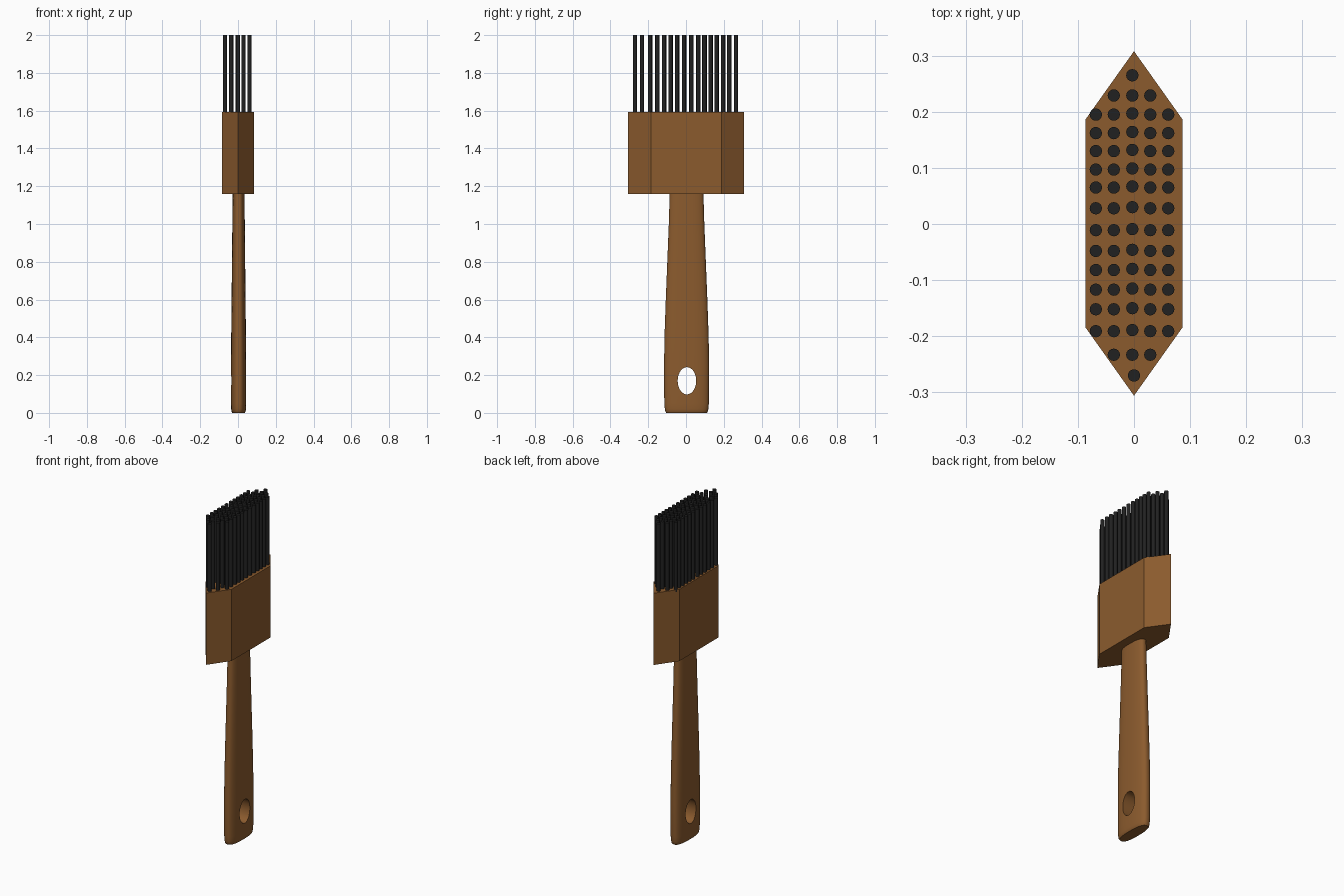
import bpy, bmesh, math

if "Cube" in bpy.data.objects:
    bpy.data.objects.remove(bpy.data.objects["Cube"])


def material(name, color):
    m = bpy.data.materials.new(name)
    m.diffuse_color = color
    m.use_nodes = True
    m.node_tree.nodes["Principled BSDF"].inputs["Base Color"].default_value = m.diffuse_color
    return m


wood = material("wood", (0.26, 0.105, 0.027, 1))
black = material("black_bristle", (0.015, 0.015, 0.015, 1))


def make_object(name, bm, mat=None):
    bmesh.ops.recalc_face_normals(bm, faces=bm.faces[:])
    mesh = bpy.data.meshes.new(name)
    bm.to_mesh(mesh)
    bm.free()
    obj = bpy.data.objects.new(name, mesh)
    bpy.context.collection.objects.link(obj)
    if mat:
        mesh.materials.append(mat)
    return obj


def loft(bm, rings):
    """Skin a list of equal-length point rings and cap both ends."""
    loops = [[bm.verts.new(p) for p in ring] for ring in rings]
    n = len(loops[0])
    for a, b in zip(loops, loops[1:]):
        for i in range(n):
            j = (i + 1) % n
            bm.faces.new((a[i], a[j], b[j], b[i]))
    bm.faces.new(loops[0][::-1])
    bm.faces.new(loops[-1])


def oval(cx, cy, rx, ry, z, power=2.0, n=48):
    """Superellipse ring in the horizontal plane."""
    ring = []
    for i in range(n):
        t = 2 * math.pi * i / n
        c, s = math.cos(t), math.sin(t)
        ring.append((cx + rx * math.copysign(abs(c) ** (2 / power), c),
                     cy + ry * math.copysign(abs(s) ** (2 / power), s), z))
    return ring


def smooth(obj, degrees):
    bpy.ops.object.select_all(action='DESELECT')
    obj.select_set(True)
    bpy.context.view_layer.objects.active = obj
    bpy.ops.object.shade_smooth_by_angle(angle=math.radians(degrees))


# Head: hexagonal block with pointed ends
outline = [(0, -0.306), (0.086, -0.185), (0.086, 0.187),
           (0, 0.308), (-0.086, 0.187), (-0.086, -0.185)]
bm = bmesh.new()
loft(bm, [[(x, y, z) for x, y in outline] for z in (1.16, 1.593)])
make_object("head", bm, wood)

# Handle: tapering flattened grip; each entry is z, half thickness, half width
profile = [(0, 0.033, 0.107), (0.006, 0.037, 0.112), (0.02, 0.039, 0.115),
           (0.05, 0.040, 0.118), (0.25, 0.040, 0.119), (0.4, 0.039, 0.117),
           (0.6, 0.037, 0.110), (0.8, 0.035, 0.102), (1.0, 0.033, 0.094),
           (1.17, 0.031, 0.089)]
bm = bmesh.new()
loft(bm, [oval(0.003, 0.003, rx, ry, z, 2.6) for z, rx, ry in profile])
handle = make_object("handle", bm, wood)

# Hanging hole: oval cutter along x
bm = bmesh.new()
loft(bm, [[(x, 0.005 + a, 0.17 + b) for a, b, _ in oval(0, 0, 0.049, 0.072, 0)]
          for x in (-0.2, 0.2)])
cutter = make_object("hole_cutter", bm)
cutter.hide_render = True
mod = handle.modifiers.new("hanging_hole", 'BOOLEAN')
mod.operation = 'DIFFERENCE'
mod.solver = 'EXACT'
mod.object = cutter
bpy.context.view_layer.objects.active = handle
bpy.ops.object.modifier_apply(modifier=mod.name)
bpy.data.objects.remove(cutter)
smooth(handle, 35)

# Bristles: rows of upright rods, fewer towards the pointed ends
columns = [-0.068, -0.036, -0.003, 0.029, 0.061]
rows = [0.195, 0.162, 0.13, 0.097, 0.065, 0.028,
        -0.011, -0.048, -0.082, -0.117, -0.152, -0.191]
spots = [(x, y + (0.002 if i == 2 else 0)) for y in rows for i, x in enumerate(columns)]
spots += [(x, y) for y in (0.229, -0.233) for x in columns[1:4]]
spots += [(-0.003, 0.265), (0, -0.27)]
bm = bmesh.new()
for x, y in spots:
    loft(bm, [oval(x, y, 0.011, 0.011, z, n=16) for z in (1.58, 2.0)])
smooth(make_object("bristles", bm, black), 35)
